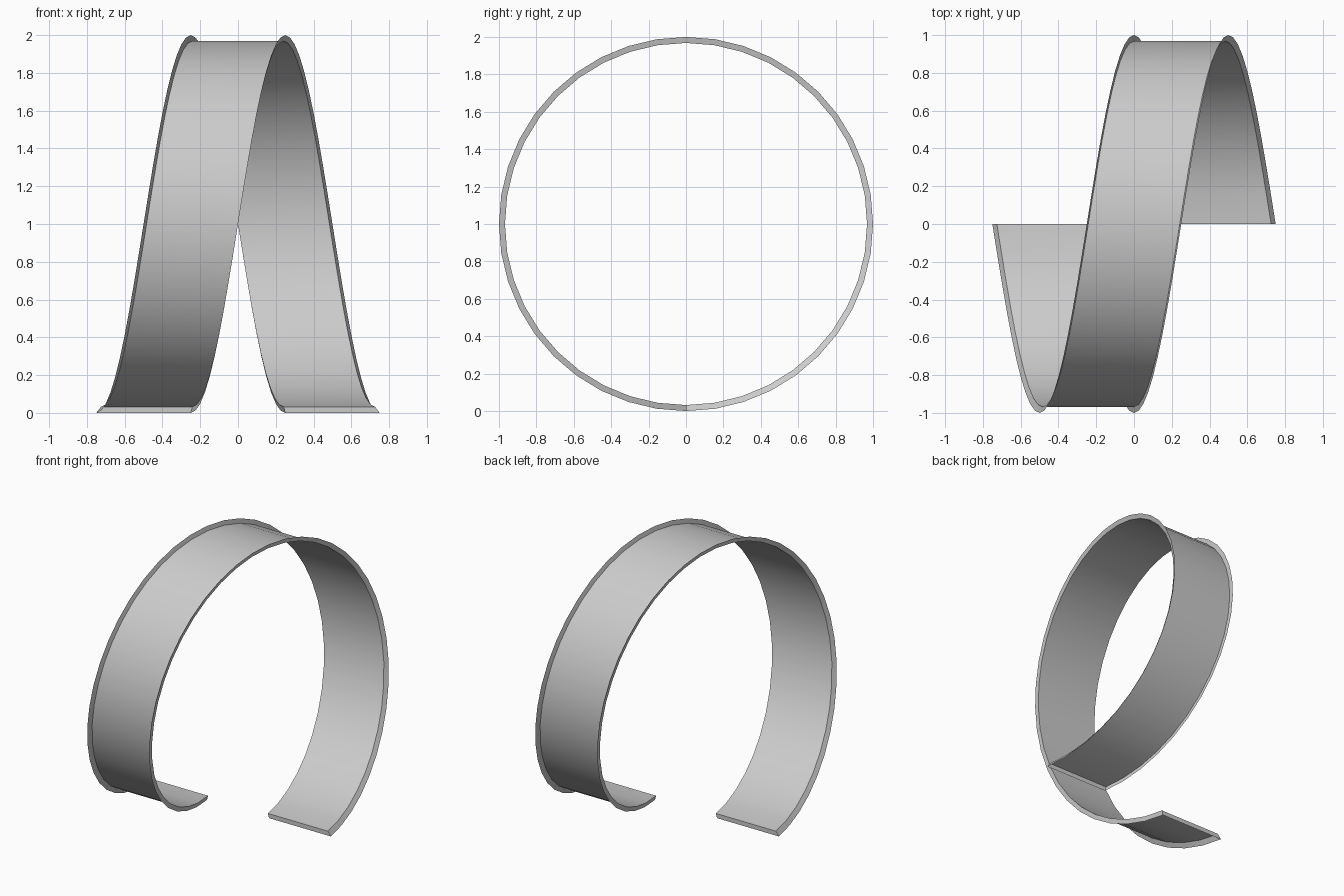
import bpy, bmesh, math
from mathutils import Vector

if "Cube" in bpy.data.objects:
    bpy.data.objects.remove(bpy.data.objects["Cube"])

SIDES = 40        # steps in the single turn
WIDTH = 0.5       # ribbon width along x
PITCH = 1.0       # x travel over the turn
INNER = 0.968     # the sheet is the outer rim scaled towards the centre

bm = bmesh.new()

# Ribbon sheet: one helical turn around the x axis, starting at the bottom
rows = []
for i in range(SIDES + 1):
    t = i / SIDES
    a = 2 * math.pi * t
    mid = PITCH * (t - 0.5)
    rows.append([bm.verts.new(Vector((mid + side * WIDTH / 2,
                                      -math.sin(a), -math.cos(a))) * INNER)
                 for side in (-1, 1)])
for (a, b), (c, d) in zip(rows, rows[1:]):
    bm.faces.new((a, c, d, b))

# Raised rim: border edges pulled outwards, leaving the outside open
border = [e for e in bm.edges if e.is_boundary]
rim = bmesh.ops.extrude_edge_only(bm, edges=border)["geom"]
for v in rim:
    if isinstance(v, bmesh.types.BMVert):
        v.co /= INNER

bmesh.ops.recalc_face_normals(bm, faces=bm.faces)
mesh = bpy.data.meshes.new("spiral_ribbon")
bm.to_mesh(mesh)
bm.free()

ribbon = bpy.data.objects.new("spiral_ribbon", mesh)
ribbon.location.z = 1
bpy.context.collection.objects.link(ribbon)
bpy.context.view_layer.objects.active = ribbon
ribbon.select_set(True)
bpy.ops.object.shade_smooth_by_angle(angle=math.radians(30))
